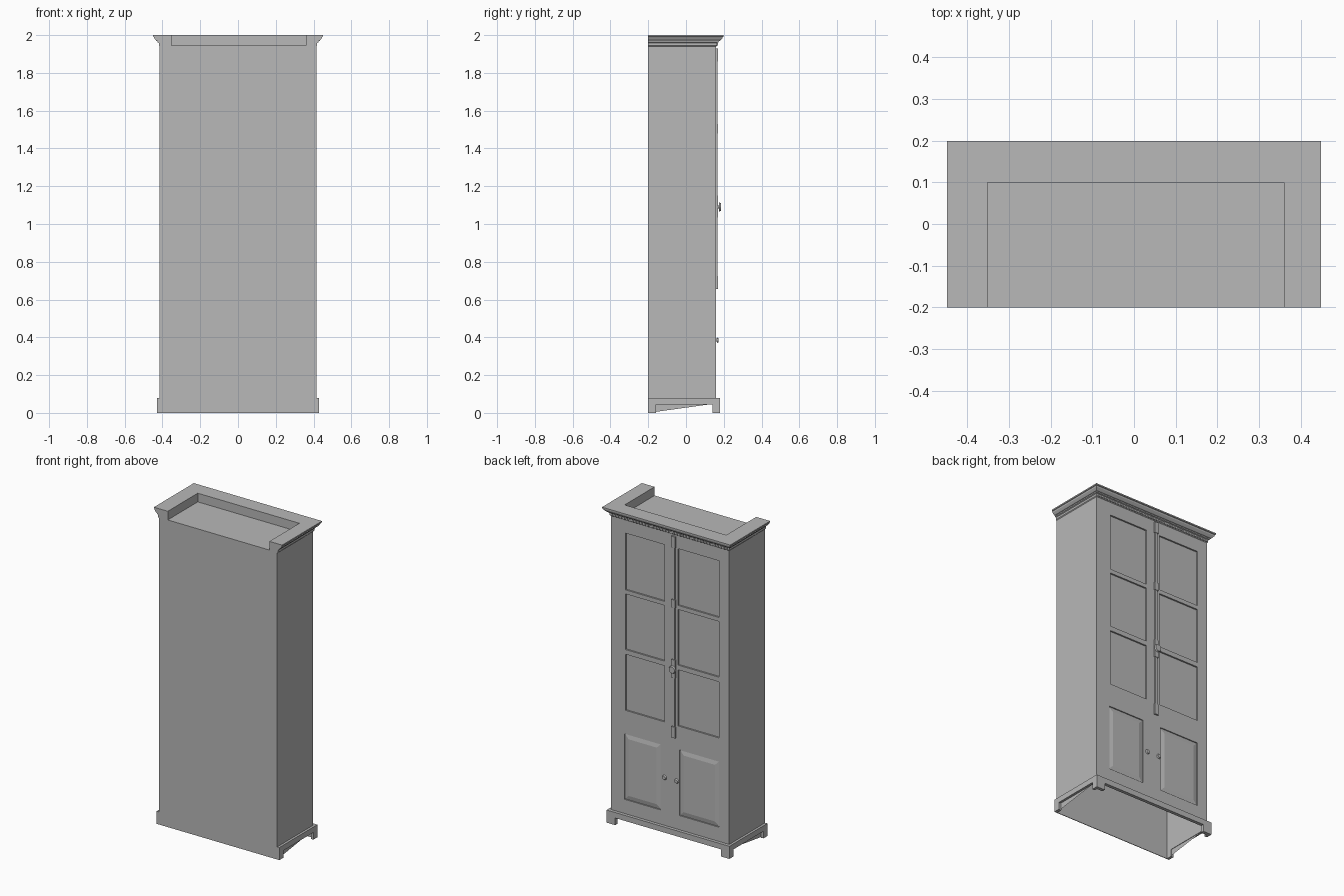
import bpy, bmesh, math
from mathutils import Matrix, Vector

cube = bpy.data.objects.get("Cube")
if cube:
    bpy.data.objects.remove(cube, do_unlink=True)

paint = bpy.data.materials.new("grey_paint")
paint.use_nodes = True
GREY = (0.48, 0.48, 0.48, 1)
paint.diffuse_color = GREY
paint.node_tree.nodes["Principled BSDF"].inputs["Base Color"].default_value = GREY

W, BACK, FRONT, TOP, SKIRT = 0.415, -0.2, 0.16, 1.945, 0.05


def finish(name, bm, recalc=True):
    if recalc:
        bmesh.ops.recalc_face_normals(bm, faces=bm.faces)
    mesh = bpy.data.meshes.new(name)
    bm.to_mesh(mesh)
    bm.free()
    mesh.materials.append(paint)
    obj = bpy.data.objects.new(name, mesh)
    bpy.context.collection.objects.link(obj)
    return obj


def add_face(bm, points):
    return bm.faces.new([bm.verts.new(p) for p in points])


def add_box(bm, x0, x1, y0, y1, z0, z1):
    mid = Vector((x0 + x1, y0 + y1, z0 + z1)) / 2
    size = Matrix.Diagonal((x1 - x0, y1 - y0, z1 - z0, 1))
    bmesh.ops.create_cube(bm, size=1, matrix=Matrix.Translation(mid) @ size)


def add_disc(bm, x, z, radius, y0, y1, radius2=None):
    place = Matrix.Translation((x, (y0 + y1) / 2, z)) @ Matrix.Rotation(-math.pi / 2, 4, 'X')
    bmesh.ops.create_cone(bm, cap_ends=True, segments=16, radius1=radius,
                          radius2=radius2 or radius, depth=y1 - y0, matrix=place)


def front_grid(name, xs, zs, depth, raised=0):
    """Front wall with every odd cell sunk; optionally a raised, bevelled field."""
    bm = bmesh.new()
    grid = [[bm.verts.new((x, FRONT, z)) for x in xs] for z in zs]
    cells = []
    for j in range(len(zs) - 1):
        for i in range(len(xs) - 1):
            f = bm.faces.new((grid[j][i], grid[j + 1][i], grid[j + 1][i + 1], grid[j][i + 1]))
            if i % 2 and j % 2:
                cells.append(f)
    bm.normal_update()
    sunk = bmesh.ops.extrude_discrete_faces(bm, faces=cells)["faces"]
    for f in sunk:
        bmesh.ops.translate(bm, verts=f.verts, vec=(0, -depth, 0))
    if raised:
        bm.normal_update()
        bmesh.ops.inset_individual(bm, faces=sunk, thickness=0.04, depth=raised)
    return finish(name, bm, recalc=False)


# Carcass: sides, back and top, open underneath
bm = bmesh.new()
for x in (-W, W):
    add_face(bm, [(x, BACK, 0), (x, FRONT, SKIRT), (x, FRONT, TOP), (x, BACK, TOP)])
add_face(bm, [(-W, BACK, 0), (W, BACK, 0), (W, BACK, TOP), (-W, BACK, TOP)])
add_face(bm, [(-W, BACK, TOP), (W, BACK, TOP), (W, FRONT, TOP), (-W, FRONT, TOP)])
bmesh.ops.remove_doubles(bm, verts=bm.verts, dist=0.0001)
finish("carcass", bm)

# Front: six sunk panes above, two fielded panels below
SPLIT = 0.665
front_grid("upper_doors", [-W, -0.343, -0.057, 0.04, 0.312, W],
           [SPLIT, 0.735, 1.09, 1.12, 1.472, 1.498, 1.857, TOP], 0.01)
front_grid("lower_doors", [-W, -0.342, -0.066, 0.066, 0.32, W],
           [SKIRT, 0.17, 0.585, SPLIT], 0.007, 0.006)


# Plinth: three boards, each with a cut-out that leaves feet
def arch_board(name, a, b, cut_a, cut_b, place, push):
    outline = [(a, 0), (cut_a, 0), (cut_a, 0.045), (cut_b, 0.045),
               (cut_b, 0), (b, 0), (b, 0.08), (a, 0.08)]
    bm = bmesh.new()
    face = add_face(bm, [place(u, z) for u, z in outline])
    new = bmesh.ops.extrude_face_region(bm, geom=[face])["geom"]
    bmesh.ops.translate(bm, verts=[v for v in new if isinstance(v, bmesh.types.BMVert)], vec=push)
    finish(name, bm)


PW, PF = 0.43, 0.18
arch_board("plinth_front", -PW, PW, -0.37, 0.37, lambda u, z: (u, PF, z), (0, -0.021, 0))
for side, s in (("left", 1), ("right", -1)):
    arch_board("plinth_" + side, BACK, PF - 0.021, -0.16, 0.14,
               lambda u, z: (s * PW, u, z), (-s * 0.018, 0, 0))
bm = bmesh.new()
add_box(bm, -PW, PW, BACK, BACK + 0.004, 0, 0.08)
finish("plinth_back", bm)

# Crown moulding: profile (overhang, height) swept round three sides, open at the back
profile = [(0, 1.94), (0.004, 1.945), (0.004, 1.958), (0.01, 1.962), (0.012, 1.968),
           (0.018, 1.97), (0.028, 1.982), (0.03, 1.99), (0.034, 1.992), (0.034, 2.0)]
bm = bmesh.new()


def path(x0, x1, y, z):
    return [bm.verts.new(p) for p in ((x0, BACK, z), (x0, y, z), (x1, y, z), (x1, BACK, z))]


rows = [path(-W - o, W + o, FRONT + o * 1.15, z) for o, z in profile]
rows += [path(-0.352, 0.36, 0.1, z) for z in (2.0, 1.94)]
for a, b in zip(rows, rows[1:] + rows[:1]):
    for i in range(3):
        bm.faces.new((a[i], a[i + 1], b[i + 1], b[i]))
for end in (0, 3):
    bm.faces.new([r[end] for r in rows])
finish("crown_moulding", bm)

# Dentil row under the crown
bm = bmesh.new()
count = 40
for k in range(count):
    x = -0.4 + 0.8 * k / (count - 1)
    add_box(bm, x - 0.005, x + 0.005, FRONT - 0.002, FRONT + 0.009, 1.944, 1.957)
finish("dentils", bm)

# Bolt rod with guide plates on the closing edge of the doors
BX = -0.029
bm = bmesh.new()
add_box(bm, BX - 0.008, BX + 0.008, FRONT - 0.002, FRONT + 0.006, 0.66, 1.92)
finish("bolt_rod", bm)
bm = bmesh.new()
for z0, z1 in ((0.655, 0.725), (1.035, 1.15), (1.48, 1.53), (1.86, 1.93)):
    add_box(bm, BX - 0.014, BX + 0.014, FRONT - 0.002, FRONT + 0.01, z0, z1)
finish("bolt_plates", bm)

# Turning knob and the two lower door knobs
bm = bmesh.new()
add_disc(bm, BX, 1.09, 0.007, FRONT, 0.178)
add_disc(bm, BX, 1.09, 0.024, 0.176, 0.185, 0.02)
finish("bolt_knob", bm)
for name, x in (("left_knob", 0.036), ("right_knob", -0.049)):
    bm = bmesh.new()
    add_disc(bm, x, 0.385, 0.008, FRONT - 0.002, 0.164)
    add_disc(bm, x, 0.385, 0.015, 0.163, 0.171, 0.011)
    finish(name, bm)
